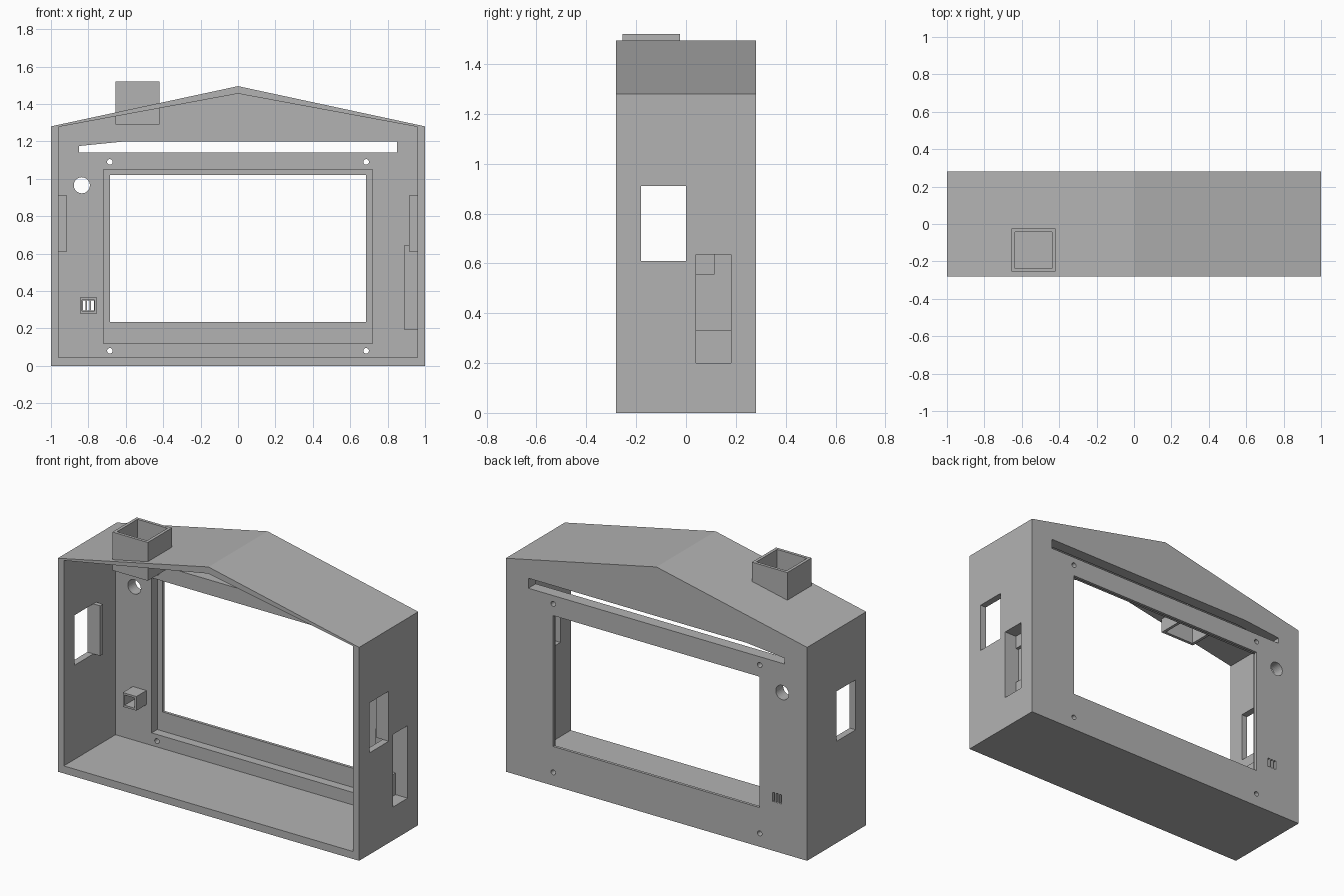
import bpy, bmesh, math

old = bpy.data.objects.get("Cube")
if old:
    bpy.data.objects.remove(old, do_unlink=True)

grey = bpy.data.materials.new("plain_grey")
grey.use_nodes = True
colour = (0.45, 0.45, 0.45, 1)
grey.diffuse_color = colour
grey.node_tree.nodes["Principled BSDF"].inputs["Base Color"].default_value = colour


def prism(name, outline, y0, y1):
    """Extrude an (x, z) outline from y0 to y1."""
    bm = bmesh.new()
    face = bm.faces.new([bm.verts.new((x, y0, z)) for x, z in outline])
    out = bmesh.ops.extrude_face_region(bm, geom=[face])
    moved = [v for v in out["geom"] if isinstance(v, bmesh.types.BMVert)]
    bmesh.ops.translate(bm, verts=moved, vec=(0, y1 - y0, 0))
    bmesh.ops.recalc_face_normals(bm, faces=bm.faces)
    mesh = bpy.data.meshes.new(name)
    bm.to_mesh(mesh)
    bm.free()
    mesh.materials.append(grey)
    ob = bpy.data.objects.new(name, mesh)
    bpy.context.collection.objects.link(ob)
    return ob


def box(name, x0, x1, y0, y1, z0, z1):
    return prism(name, [(x0, z0), (x1, z0), (x1, z1), (x0, z1)], y0, y1)


def rod(name, x, z, r, y0, y1, n=24):
    turn = [2 * math.pi * i / n for i in range(n)]
    return prism(name, [(x + r * math.cos(a), z + r * math.sin(a)) for a in turn], y0, y1)


def cut(target, *cutters):
    """Subtract each cutter, then discard it."""
    for c in cutters:
        c.hide_render = True
        mod = target.modifiers.new("cut", "BOOLEAN")
        mod.operation = "DIFFERENCE"
        mod.solver = "EXACT"
        mod.object = c
        bpy.context.view_layer.objects.active = target
        bpy.ops.object.modifier_apply(modifier=mod.name)
        bpy.data.objects.remove(c, do_unlink=True)


def house(name, w, z0, eave, apex, y0, y1):
    return prism(name, [(-w, z0), (w, z0), (w, eave), (0, apex), (-w, eave)], y0, y1)


# Gabled shell, open at the front, with a panel at the back
BACK, INNER = 0.28, 0.21
shell = house("gabled_shell", 1, 0, 1.28, 1.495, -BACK, BACK)
cut(shell, house("cavity", 0.96, 0.045, 1.277, 1.455, -0.4, INNER))

# Screen recess, window and sloped slot
cut(shell,
    box("recess", -0.72, 0.72, 0.1, 0.263, 0.12, 1.05),
    box("window", -0.685, 0.685, 0.1, 0.4, 0.235, 1.02),
    prism("slot", [(-0.85, 1.14), (0.85, 1.14), (0.85, 1.2), (-0.6, 1.2), (-0.85, 1.175)], 0.1, 0.4))

# Screw holes and the round button hole
for x in (-0.685, 0.685):
    for z in (0.08, 1.09):
        cut(shell, rod("screw_hole", x, z, 0.015, 0.1, 0.4, 16))
cut(shell, rod("button_hole", -0.835, 0.965, 0.043, 0.1, 0.4, 32))

# Sensor vent slits
for x in (-0.822, -0.8, -0.778):
    cut(shell, box("slit", x - 0.007, x + 0.007, 0.1, 0.4, 0.295, 0.35))

# Openings in the side walls and through the roof
cut(shell,
    box("left_opening", 0.8, 1.2, -0.18, 0, 0.61, 0.91),
    box("right_opening", -1.2, -0.8, -0.18, 0, 0.61, 0.91),
    box("socket_opening", 0.9, 1.2, 0.04, 0.18, 0.2, 0.635),
    box("flue", -0.637, -0.438, -0.237, -0.043, 1.2, 1.7))

# Sensor collar behind the slits
collar = box("sensor_collar", -0.845, -0.755, 0.115, INNER, 0.28, 0.365)
cut(collar, box("collar_bore", -0.833, -0.767, 0, 0.4, 0.292, 0.353))

# Chimney tube through the roof
chimney = box("chimney", -0.655, -0.42, -0.255, -0.025, 1.29, 1.52)
cut(chimney, box("bore", -0.637, -0.438, -0.237, -0.043, 1.1, 1.7))

# Stop plates beside the side openings
for side, s in (("left", 1), ("right", -1)):
    a, b = sorted((s * 0.915, s * 0.96))
    box(side + "_stop_plate", a, b, 0, 0.027, 0.61, 0.91)

# Socket pocket inside the left wall
pocket = box("socket_pocket", 0.89, 0.96, 0.03, INNER, 0.19, 0.645)
cut(pocket, box("pocket_space", 0.9, 1.2, 0.04, 0.18, 0.2, 0.635))
box("pocket_lower_step", 0.9, 0.92, 0.04, 0.18, 0.2, 0.33)
box("pocket_upper_step", 0.9, 0.92, 0.04, 0.115, 0.555, 0.635)
